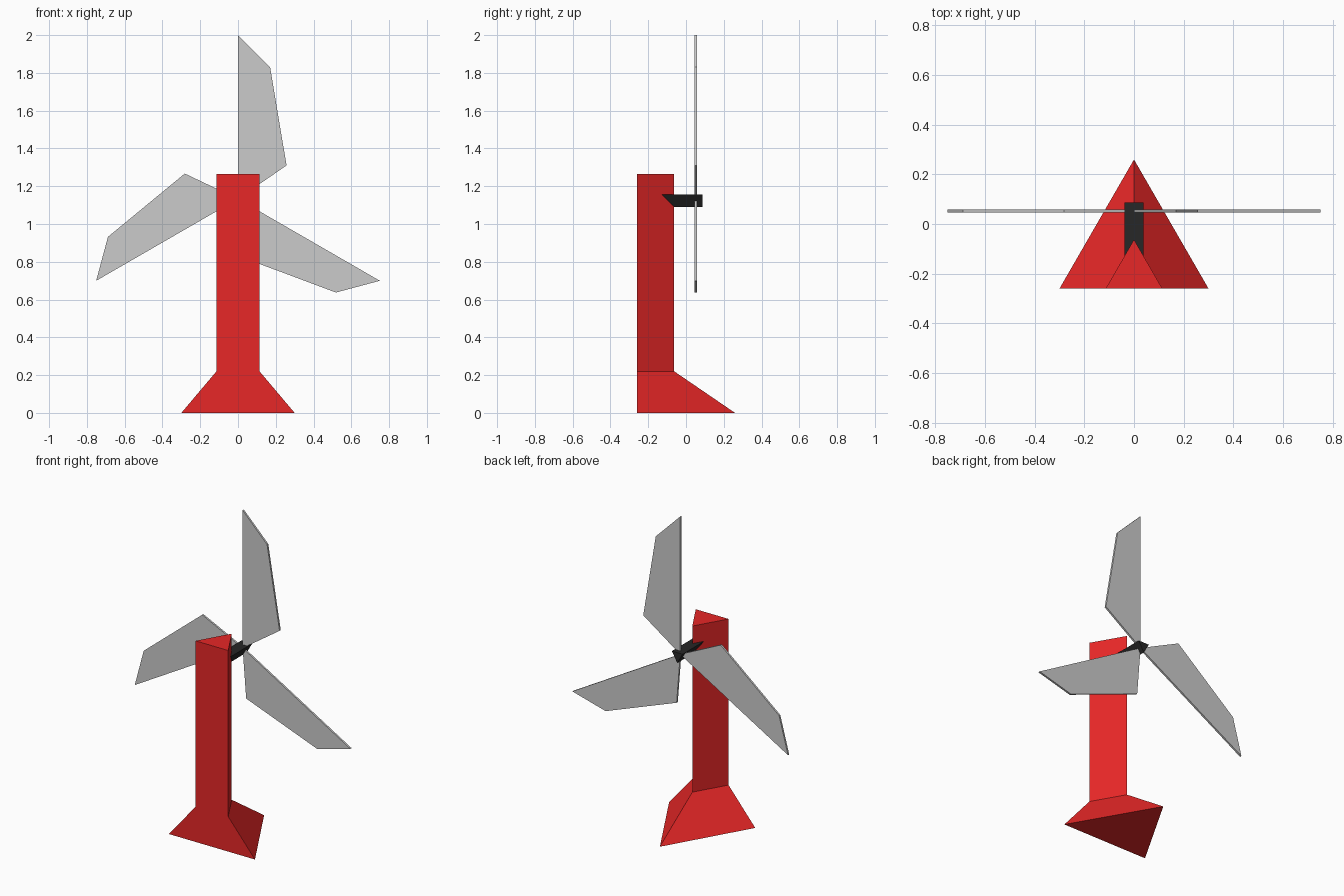
import bpy, bmesh
from math import radians, cos, sin, sqrt

if "Cube" in bpy.data.objects:
    bpy.data.objects.remove(bpy.data.objects["Cube"])

HUB_Z = 1.133


def material(name, color):
    mat = bpy.data.materials.new(name)
    mat.diffuse_color = color
    mat.use_nodes = True
    mat.node_tree.nodes["Principled BSDF"].inputs["Base Color"].default_value = mat.diffuse_color
    return mat


def loft(name, rings, mat=None):
    """Closed solid skinned through rings with equal point counts."""
    bm = bmesh.new()
    loops = [[bm.verts.new(p) for p in ring] for ring in rings]
    n = len(loops[0])
    bm.faces.new(loops[0])
    bm.faces.new(loops[-1])
    for a, b in zip(loops, loops[1:]):
        for i in range(n):
            j = (i + 1) % n
            bm.faces.new((a[i], a[j], b[j], b[i]))
    bmesh.ops.recalc_face_normals(bm, faces=bm.faces)
    mesh = bpy.data.meshes.new(name)
    bm.to_mesh(mesh)
    bm.free()
    obj = bpy.data.objects.new(name, mesh)
    bpy.context.collection.objects.link(obj)
    if mat:
        mesh.materials.append(mat)
    return obj


red = material("red", (0.8, 0.02, 0.02, 1))
black = material("black", (0.02, 0.02, 0.02, 1))

# Tower: equilateral triangle sections sharing a flush front face
FRONT = -0.26


def section(half, z):
    return [(-half, FRONT, z), (half, FRONT, z), (0, FRONT + half * sqrt(3), z)]


loft("tower", [section(0.30, 0), section(0.114, 0.22), section(0.114, 1.265)], red)

# Hub: triangular shaft pointing down, cut to meet the tower's rear edge
top_z, low_z, half = HUB_Z + 0.022, HUB_Z - 0.043, 0.0375
loft("hub_shaft", [
    [(-half, -0.126, top_z), (half, -0.126, top_z), (0, -0.062, low_z)],
    [(-half, 0.087, top_z), (half, 0.087, top_z), (0, 0.087, low_z)],
], black)

# Blades: one flat profile repeated around the hub axis
profile = [(0, 0), (0.257, 0.177), (0.17, 0.697), (0, 0.867)]
for k in range(3):
    c, s = cos(radians(120 * k)), sin(radians(120 * k))
    outline = [(x * c + z * s, z * c - x * s + HUB_Z) for x, z in profile]
    loft(f"blade_{k + 1}", [[(x, y, z) for x, z in outline] for y in (0.046, 0.058)])
